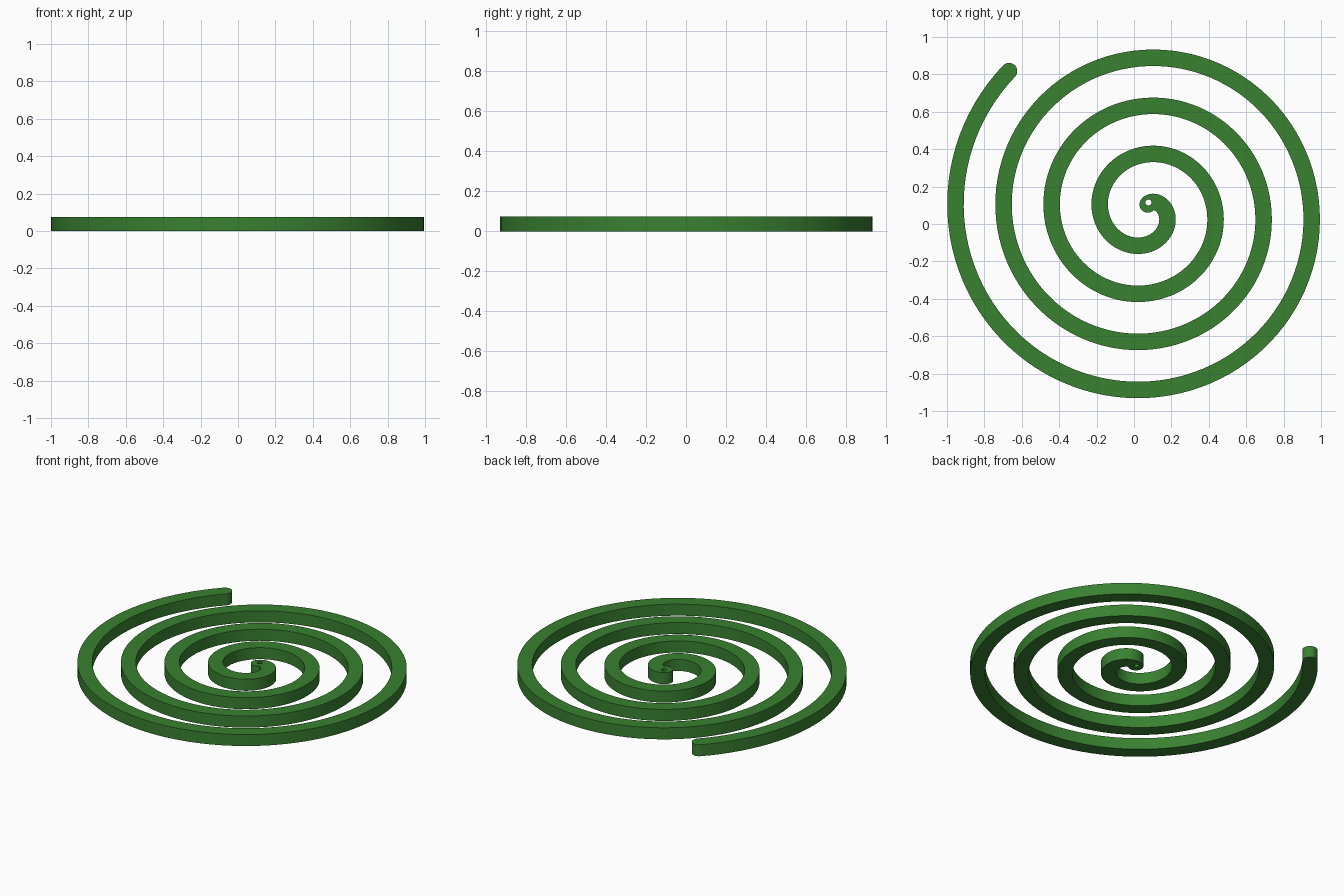
import bpy
from math import sin, cos, pi, radians, atan2

if "Cube" in bpy.data.objects:
    bpy.data.objects.remove(bpy.data.objects["Cube"])

CX, CY = 0.062, 0.065        # centre of the unwinding circle
B = 0.0409                   # its radius; pitch = 2*pi*B
S = radians(74)              # start direction
T_END = 25.615               # unwound angle
HALF = 0.044                 # half band width
HEIGHT = 0.075


def spiral(t, off=0.0):
    """Clockwise involute point, shifted outwards by off."""
    a, d = S - t, B * t + off
    return (CX + B * cos(a) - d * sin(a), CY + B * sin(a) + d * cos(a))


def arc(c, r, a0, a1, n):
    return [(c[0] + r * cos(a0 + (a1 - a0) * i / n),
             c[1] + r * sin(a0 + (a1 - a0) * i / n)) for i in range(n + 1)]


# Band outline: outer edge, rounded tip, inner edge, rounded inner end
N = 440
outline = [spiral(T_END * i / N, HALF) for i in range(N + 1)]
tip_angle = S - T_END + pi / 2
outline += arc(spiral(T_END), HALF, tip_angle, tip_angle - pi, 16)[1:-1]
t_in = HALF / B + 0.02
outline += [spiral(T_END + (t_in - T_END) * i / N, -HALF) for i in range(N + 1)]
start, crotch = spiral(0), outline[-1]
a0 = atan2(crotch[1] - start[1], crotch[0] - start[0])
outline += arc(start, HALF, a0, S + pi / 2 - 2 * pi, 20)[:-1]

# Small through hole in the inner end
hole = arc((0.077, 0.115), 0.016, 0, 2 * pi, 24)[:-1]

# Filled and extruded coil
cu = bpy.data.curves.new("coil", 'CURVE')
cu.dimensions = '2D'
cu.fill_mode = 'BOTH'
cu.extrude = HEIGHT / 2
for pts in (outline, hole):
    sp = cu.splines.new('POLY')
    sp.points.add(len(pts) - 1)
    for p, (x, y) in zip(sp.points, pts):
        p.co = (x, y, 0, 1)
    sp.use_cyclic_u = True

coil = bpy.data.objects.new("coil", cu)
coil.location.z = HEIGHT / 2
bpy.context.collection.objects.link(coil)
bpy.context.view_layer.objects.active = coil
coil.select_set(True)
bpy.ops.object.convert(target='MESH')
coil = bpy.context.object
bpy.ops.object.shade_smooth_by_angle(angle=radians(30))

mat = bpy.data.materials.new("green")
mat.diffuse_color = (0.04, 0.22, 0.03, 1)
mat.use_nodes = True
mat.node_tree.nodes["Principled BSDF"].inputs["Base Color"].default_value = mat.diffuse_color
coil.data.materials.clear()
coil.data.materials.append(mat)
